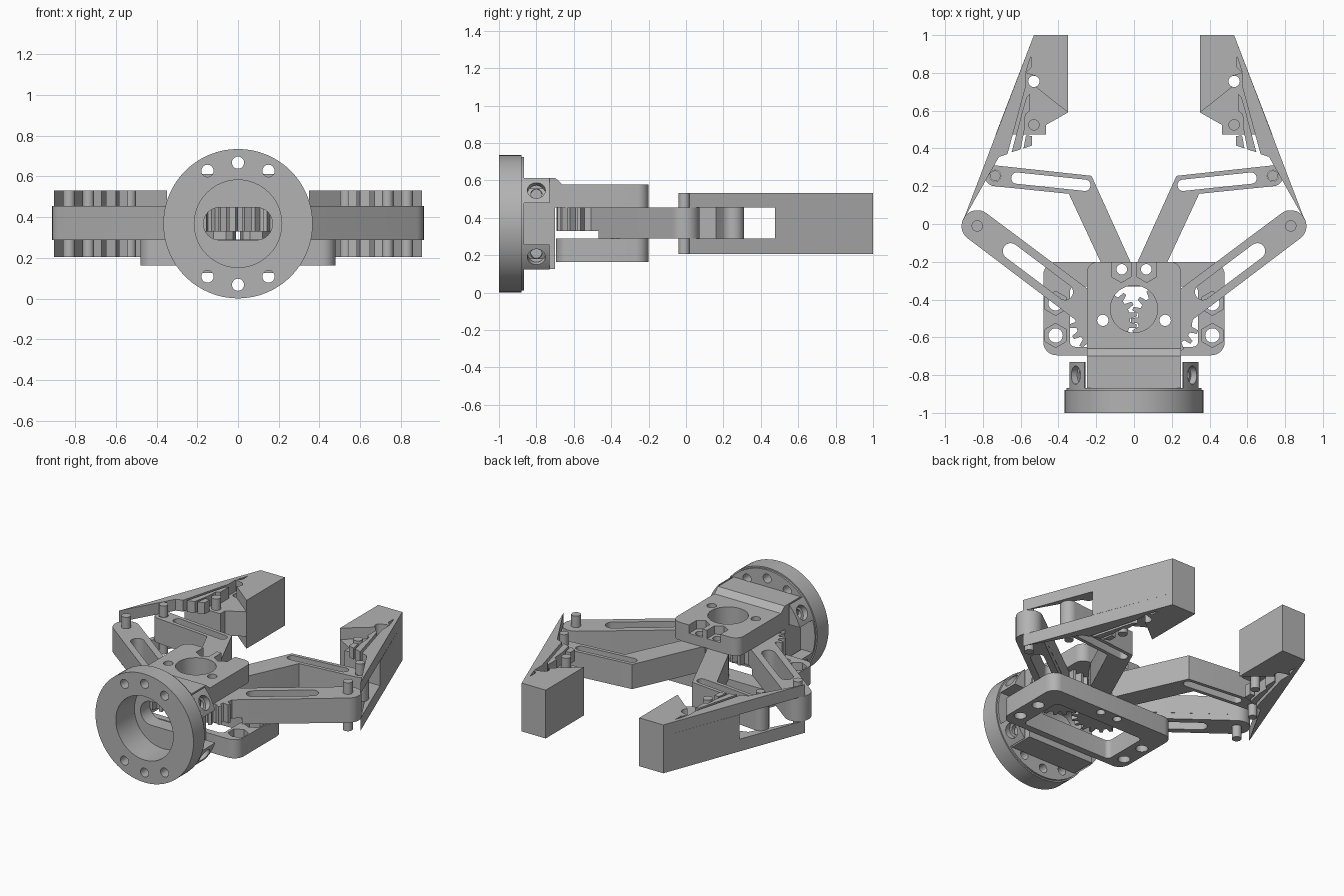
import bpy, bmesh
from math import sin, cos, radians, pi, atan2
from mathutils import Matrix, Vector
from mathutils.geometry import tessellate_polygon

cube = bpy.data.objects.get("Cube")
if cube:
    bpy.data.objects.remove(cube, do_unlink=True)

grey = bpy.data.materials.new("machined_grey")
grey.use_nodes = True
grey.diffuse_color = (0.45, 0.45, 0.45, 1)
grey.node_tree.nodes["Principled BSDF"].inputs["Base Color"].default_value = grey.diffuse_color
parts = []
AXIS = {  # sketch plane to extrusion axis
    "z": Matrix.Identity(3),
    "y": Matrix(((1, 0, 0), (0, 0, 1), (0, 1, 0))),
    "x": Matrix(((0, 0, 1), (1, 0, 0), (0, 1, 0))),
}


def arc(c, r, a0, a1, n=16):
    angles = [radians(a0 + (a1 - a0) * i / n) for i in range(n + 1)]
    return [(c[0] + r * cos(a), c[1] + r * sin(a)) for a in angles]


def circle(x, y, r, n=32, turn=0):
    return arc((x, y), r, turn, turn + 360, n)[:-1]


def capsule(p, q, r):
    a = atan2(q[1] - p[1], q[0] - p[0]) * 180 / pi
    return arc(p, r, a + 90, a + 270) + arc(q, r, a - 90, a + 90)


def rounded(points, r):
    """Soften each corner of a polygon."""
    out = []
    for i, p in enumerate(points):
        p, a, b = Vector(p), Vector(points[i - 1]), Vector(points[(i + 1) % len(points)])
        s, e = p + (a - p).normalized() * r, p + (b - p).normalized() * r
        for k in range(7):
            t = k / 6
            # blend of two parabola steps, close to a circular arc
            w = 2 * t * (1 - t) * 0.75
            q = (s * (1 - t) ** 2 + p * w + e * t * t) / ((1 - t) ** 2 + w + t * t)
            out.append(tuple(q))
    return out


def rect(x, y0, y1):
    return [(-x, y0), (x, y0), (x, y1), (-x, y1)]


def flip(loops, s):
    return [[(x * s, y) for x, y in loop] for loop in loops]


def extrude(name, loops, lo, hi, axis="z"):
    """Solid from an outline (first loop) with holes (other loops)."""
    bm = bmesh.new()
    pts = [Vector((x, y, lo)) for loop in loops for x, y in loop]
    verts = [bm.verts.new(AXIS[axis] @ p) for p in pts]
    tris = tessellate_polygon([[Vector((x, y, 0)) for x, y in loop] for loop in loops])
    for t in tris:
        if len(set(t)) == 3:
            bm.faces.new([verts[i] for i in t])
    bmesh.ops.recalc_face_normals(bm, faces=bm.faces)
    ext = bmesh.ops.extrude_face_region(bm, geom=bm.faces[:], use_keep_orig=True)
    moved = [g for g in ext["geom"] if isinstance(g, bmesh.types.BMVert)]
    bmesh.ops.translate(bm, verts=moved, vec=AXIS[axis] @ Vector((0, 0, hi - lo)))
    bmesh.ops.recalc_face_normals(bm, faces=bm.faces)
    mesh = bpy.data.meshes.new(name)
    bm.to_mesh(mesh)
    bm.free()
    mesh.materials.append(grey)
    ob = bpy.data.objects.new(name, mesh)
    bpy.context.collection.objects.link(ob)
    parts.append(ob)
    return ob


# Mounting flange with bolt circle and a softened back rim
MID = 0.368
bolts = [circle(0.3 * cos(radians(a)), MID + 0.3 * sin(radians(a)), 0.03, 20)
         for a in (60, 90, 120, 240, 270, 300)]
bore = circle(0, MID, 0.215, 48)
extrude("flange", [circle(0, MID, 0.367, 64), bore] + bolts, -1, -0.88, "y")
extrude("flange_rim", [circle(0, MID, 0.358, 64), bore] + bolts, -0.88, -0.867, "y")

# Body block behind the flange: bored, then slotted
block = rect(0.25, 0.125, 0.612)
extrude("body_bore", [block, bore], -0.867, -0.8, "y")
extrude("body_wall", [block, capsule((-0.09, MID), (0.09, MID), 0.08)], -0.8, -0.7, "y")
extrude("body_step", [[(-0.7, 0.577), (-0.7, 0.612), (-0.69, 0.605), (-0.66, 0.577)]],
        -0.25, 0.25, "x")

# Four clamp lugs with counterbored radial holes
for s in (1, -1):
    for v in (1, -1):
        seg = arc((0, 0), 0.358, 18, 43, 10) + [(0.258, 0.11)]
        lug = extrude("clamp_lug", [[(x * s, MID + z * v) for x, z in seg]], -0.867, -0.73, "y")
        out = Vector((s * cos(radians(30)), 0, v * sin(radians(30))))
        for r, dist in ((0.03, 0.3), (0.048, 0.42)):
            bpy.ops.mesh.primitive_cylinder_add(
                radius=r, depth=0.2, location=Vector((0, -0.8, MID)) + out * dist,
                rotation=out.to_track_quat("Z", "Y").to_euler())
            cutter = bpy.context.object
            cutter.name = "lug_cutter"
            cutter.hide_render = True
            mod = lug.modifiers.new("hole", "BOOLEAN")
            mod.operation, mod.object, mod.solver = "DIFFERENCE", cutter, "EXACT"
            bpy.context.view_layer.objects.active = lug
            bpy.ops.object.modifier_apply(modifier=mod.name)
            bpy.data.objects.remove(cutter, do_unlink=True)

# Top plate: drilled lower layer, notched upper layer
pins = [circle(s * 0.065, -0.24, 0.028, 20) for s in (1, -1)]
gear_holes = [circle(s * 0.165, -0.51, 0.03, 20) for s in (1, -1)]
window = circle(0, -0.45, 0.125, 40)
side = [(0.25, -0.7)] + arc((0.19, -0.26), 0.06, 0, 90, 8)
notch = [(0.118, -0.2), (0.118, -0.28), (0.067, -0.31), (0.017, -0.28), (0.017, -0.2)]


def both_sides(half):
    return half + [(-x, y) for x, y in reversed(half)]


extrude("top_plate_lower", [both_sides(side), window] + pins + gear_holes, 0.455, 0.52)
extrude("top_plate_upper", [both_sides(side + notch), window] + gear_holes, 0.52, 0.577)

# Bottom frame: round holes below, hexagonal nut pockets above
frame = rounded(rect(0.48, -0.695, -0.2), 0.07)
opening = rounded(rect(0.34, -0.65, -0.33), 0.03)
spots = [(s * 0.415, y) for s in (1, -1) for y in (-0.42, -0.59)]
extrude("bottom_frame_lower", [frame, opening] + pins
        + [circle(x, y, 0.038, 20) for x, y in spots], 0.163, 0.235)
extrude("bottom_frame_upper", [frame, opening] + pins
        + [circle(x, y, 0.064, 6, 30) for x, y in spots], 0.235, 0.29)

HUB, ELBOW, KNUCKLE = (0.165, -0.51), (0.83, -0.01), (0.735, 0.255)
ANGLE = atan2(ELBOW[1] - HUB[1], ELBOW[0] - HUB[0]) * 180 / pi


def along(u, v=0):
    a = radians(ANGLE)
    return (HUB[0] + u * cos(a) - v * sin(a), HUB[1] + u * sin(a) + v * cos(a))


def polar(r, deg):
    return (HUB[0] + r * cos(radians(deg)), HUB[1] + r * sin(radians(deg)))


for s, label in ((1, "left"), (-1, "right")):
    # Driven link with a toothed hub
    tip = arc(ELBOW, 0.083, ANGLE - 90, ANGLE + 90)
    slot = capsule(along(0.25), along(0.61), 0.042)
    elbow_hole = circle(*ELBOW, 0.03, 20)
    teeth = [polar(0.145, ANGLE + 36)]
    for k in range(-5, 9):
        mid = 180 + 20 * k + (0 if s > 0 else 10)
        if ANGLE + 43 < mid < ANGLE + 317:
            teeth += [polar(r, mid + d) for r, d in
                      ((0.145, -6.5), (0.182, -3), (0.182, 3), (0.145, 6.5))]
    teeth.append(polar(0.145, ANGLE + 324))
    extrude(label + "_gear_link",
            flip([tip + teeth, slot, elbow_hole, circle(*HUB, 0.03, 20)], s), 0.33, 0.455)
    extrude(label + "_gear_link_base",
            flip([tip + [along(0.18, 0.083), along(0.18, -0.083)], slot, elbow_hole], s),
            0.288, 0.33)

    # Bent follower link
    bent = ([(0.01, -0.22), (0.025, -0.28), (0.06, -0.3), (0.12, -0.29), (0.175, -0.205),
             (0.345, 0.16)] + arc(KNUCKLE, 0.055, -84, 96) + [(0.225, 0.255)])
    extrude(label + "_bent_link",
            flip([bent, capsule((0.26, 0.205), (0.62, 0.243), 0.03), circle(*KNUCKLE, 0.03, 20),
                  circle(0.065, -0.24, 0.028, 20)], s), 0.288, 0.455)

    # Finger: two webbed cheeks around a solid core
    cheek = ([(0.53, 1), (0.35, 1), (0.35, 0.59), (0.465, 0.525), (0.465, 0.28), (0.67, 0.21)]
             + arc(ELBOW, 0.08, 204, 381))
    grips = [circle(0.53, y, 0.03, 20) for y in (0.525, 0.755)]
    webs = [
        [(0.715, 0.355), (0.545, 0.89), (0.545, 0.83), (0.575, 0.8), (0.575, 0.72), (0.67, 0.37)],
        [(0.648, 0.38), (0.59, 0.6), (0.57, 0.67), (0.55, 0.69), (0.55, 0.6), (0.575, 0.58),
         (0.58, 0.5), (0.6, 0.395)],
        [(0.585, 0.4), (0.572, 0.47), (0.54, 0.465), (0.54, 0.415)],
    ]
    loops = flip([cheek, elbow_hole, circle(*KNUCKLE, 0.028, 20)] + grips + webs, s)
    extrude(label + "_finger_lower_cheek", loops, 0.205, 0.288)
    extrude(label + "_finger_upper_cheek", loops, 0.455, 0.532)
    core = [(0.53, 1), (0.35, 1), (0.35, 0.59), (0.465, 0.525), (0.465, 0.475), (0.732, 0.475)]
    extrude(label + "_finger_core", flip([core] + grips, s), 0.288, 0.455)

# Smooth the round walls, keep the edges crisp
bpy.ops.object.select_all(action="DESELECT")
for ob in parts:
    ob.select_set(True)
bpy.context.view_layer.objects.active = parts[0]
bpy.ops.object.shade_smooth_by_angle(angle=radians(30))
